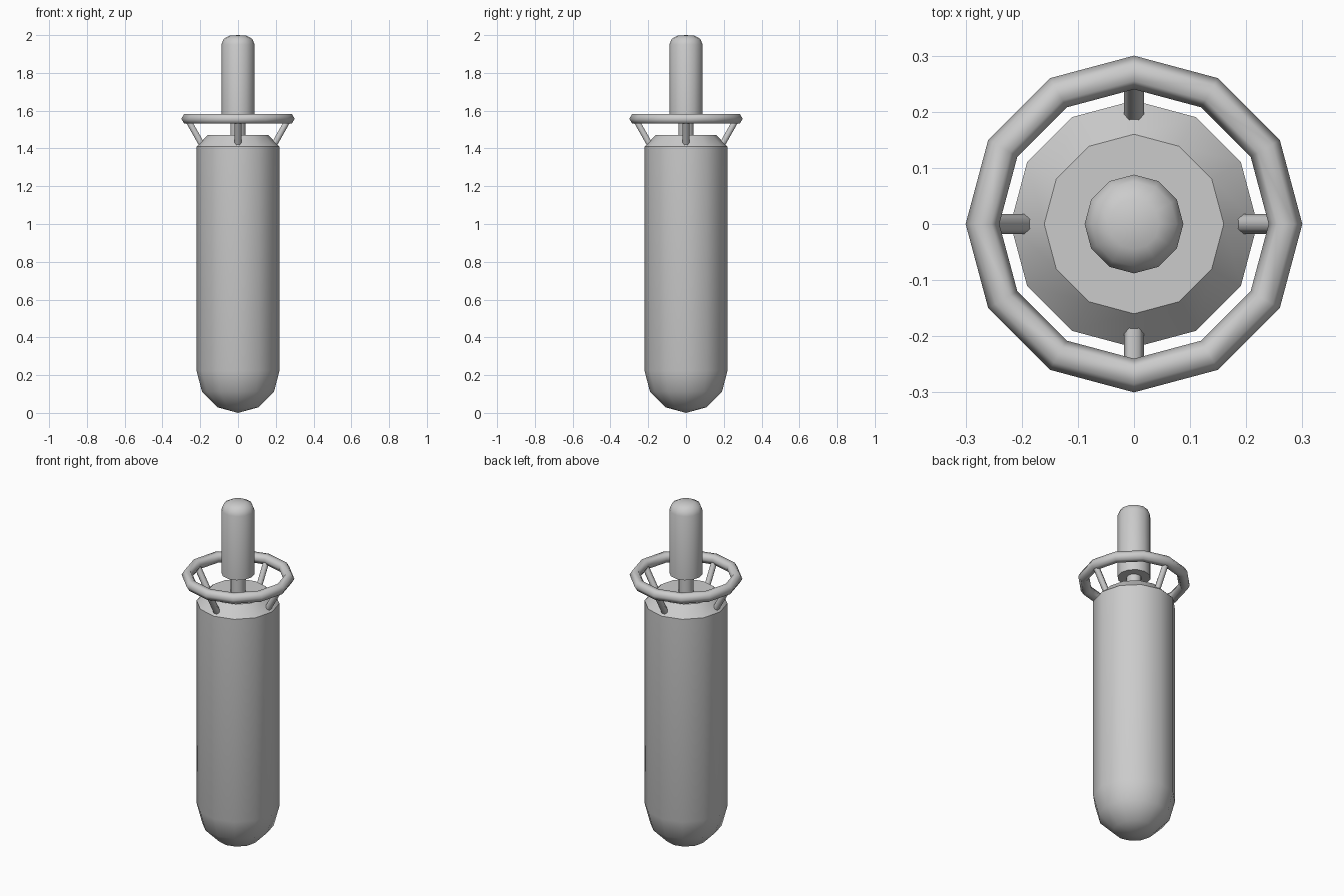
import bpy, bmesh, math
from mathutils import Vector, Matrix

if "Cube" in bpy.data.objects:
    bpy.data.objects.remove(bpy.data.objects["Cube"], do_unlink=True)

grey = bpy.data.materials.new("plain_grey")
grey.use_nodes = True
COLOUR = (0.6, 0.6, 0.6, 1)
grey.diffuse_color = COLOUR
grey.node_tree.nodes["Principled BSDF"].inputs["Base Color"].default_value = COLOUR


def finish(name, bm, angle):
    bmesh.ops.recalc_face_normals(bm, faces=bm.faces)
    mesh = bpy.data.meshes.new(name)
    bm.to_mesh(mesh)
    bm.free()
    mesh.materials.append(grey)
    obj = bpy.data.objects.new(name, mesh)
    bpy.context.collection.objects.link(obj)
    bpy.ops.object.select_all(action='DESELECT')
    obj.select_set(True)
    bpy.context.view_layer.objects.active = obj
    bpy.ops.object.shade_smooth_by_angle(angle=math.radians(angle))
    return obj


def lathe(name, profile, angle=40, closed=False, sides=12):
    """Spin (radius, z) points around the z axis."""
    bm = bmesh.new()
    verts = [bm.verts.new((r, 0, z)) for r, z in profile]
    pairs = list(zip(verts, verts[1:]))
    if closed:
        pairs.append((verts[-1], verts[0]))
    edges = [bm.edges.new(p) for p in pairs]
    bmesh.ops.spin(bm, geom=verts + edges, cent=(0, 0, 0), axis=(0, 0, 1),
                   angle=math.tau, steps=sides, use_duplicate=False)
    bmesh.ops.remove_doubles(bm, verts=bm.verts, dist=1e-4)
    return finish(name, bm, angle)


# Main float: round bottom, straight sides, sloped shoulder, flat top
R = 0.22
bottom = [(R * math.sin(a), 0.224 * (1 - math.cos(a)))
          for a in (math.radians(30 * i) for i in range(4))]
lathe("float_body", bottom + [(R, 1.41), (0.16, 1.47), (0, 1.47)])

# Neck and domed cap
lathe("neck", [(0, 1.46), (0.04, 1.46), (0.04, 1.59), (0, 1.59)])
lathe("antenna_cap", [(0, 1.577), (0.088, 1.577), (0.088, 1.95),
                      (0.076, 1.98), (0.045, 1.997), (0, 2.0)], 50)

# Guard ring with a six-sided section
section = [(0.27 + 0.03 * math.cos(math.tau * i / 6),
            1.557 + 0.03 * math.sin(math.tau * i / 6)) for i in range(6)]
lathe("guard_ring", section, 65, closed=True)

# Four slanted struts holding the ring
low, high = Vector((0.195, 0, 1.427)), Vector((0.268, 0, 1.556))
axis = high - low
tilt = Matrix.Rotation(math.atan2(axis.x, axis.z), 4, 'Y')
for i, side in enumerate(("left", "back", "right", "front")):
    bm = bmesh.new()
    bmesh.ops.create_cone(bm, cap_ends=True, segments=6, radius1=0.018,
                          radius2=0.018, depth=axis.length)
    place = Matrix.Rotation(i * math.pi / 2, 4, 'Z') @ Matrix.Translation((low + high) / 2) @ tilt
    bm.transform(place)
    finish(side + "_strut", bm, 65)
